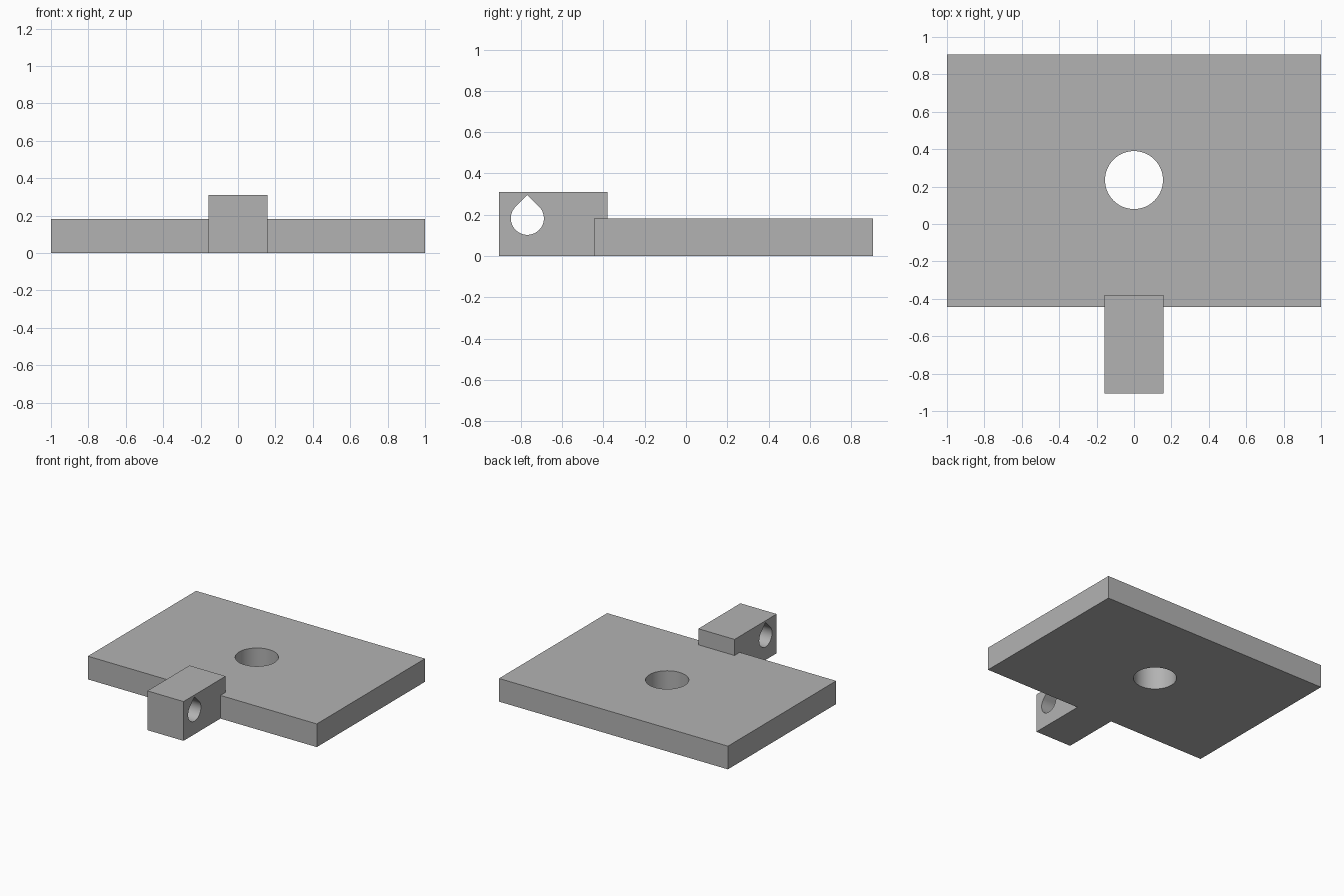
import bpy
import bmesh
from math import cos, sin, radians
from mathutils import Vector

cube = bpy.data.objects.get("Cube")
if cube:
    bpy.data.objects.remove(cube, do_unlink=True)

GREY = (0.45, 0.45, 0.45, 1.0)
material = bpy.data.materials.new("plain grey")
material.use_nodes = True
material.diffuse_color = GREY
material.node_tree.nodes["Principled BSDF"].inputs["Base Color"].default_value = GREY


def prism(name, points, sweep):
    """Extrude a closed 3D outline along the sweep vector."""
    bm = bmesh.new()
    face = bm.faces.new([bm.verts.new(p) for p in points])
    extruded = bmesh.ops.extrude_face_region(bm, geom=[face], use_keep_orig=True)
    moved = [v for v in extruded["geom"] if isinstance(v, bmesh.types.BMVert)]
    bmesh.ops.translate(bm, verts=moved, vec=Vector(sweep))
    bmesh.ops.recalc_face_normals(bm, faces=bm.faces)
    mesh = bpy.data.meshes.new(name)
    bm.to_mesh(mesh)
    bm.free()
    mesh.materials.append(material)
    obj = bpy.data.objects.new(name, mesh)
    bpy.context.collection.objects.link(obj)
    return obj


def box(name, half_width, y0, y1, height):
    outline = [(-half_width, y0, 0), (half_width, y0, 0),
               (half_width, y1, 0), (-half_width, y1, 0)]
    return prism(name, outline, (0, 0, height))


def combine(target, tool, operation):
    """Apply a boolean and discard the tool object."""
    tool.hide_render = True
    mod = target.modifiers.new(operation.lower(), "BOOLEAN")
    mod.operation = operation
    mod.solver = "EXACT"
    mod.object = tool
    bpy.context.view_layer.objects.active = target
    bpy.ops.object.modifier_apply(modifier=mod.name)
    bpy.data.objects.remove(tool, do_unlink=True)


# Flat plate joined to the raised lug at its front edge
plate = box("mounting_plate", 1.0, -0.445, 0.905, 0.183)
lug = box("front_lug", 0.158, -0.905, -0.38, 0.31)
combine(plate, lug, "UNION")

# Round hole through the plate
SIDES = 64
ring = [radians(360 * i / SIDES) for i in range(SIDES)]
bore = prism("bore_cutter",
             [(0.155 * cos(a), 0.235 + 0.155 * sin(a), -0.2) for a in ring],
             (0, 0, 0.8))
combine(plate, bore, "DIFFERENCE")

# Teardrop hole across the lug: round below, pointed on top
R, CY, CZ = 0.08, -0.768, 0.183
arc = [radians(135 + 270 * i / 48) for i in range(49)]
drop = [(-0.5, CY + R * cos(a), CZ + R * sin(a)) for a in arc]
drop.append((-0.5, CY, CZ + R * 2 ** 0.5))
teardrop = prism("teardrop_cutter", drop, (1, 0, 0))
combine(plate, teardrop, "DIFFERENCE")

# Smooth hole walls, crisp outer edges
bpy.ops.object.select_all(action="DESELECT")
plate.select_set(True)
bpy.context.view_layer.objects.active = plate
bpy.ops.object.shade_smooth_by_angle(angle=radians(30))
